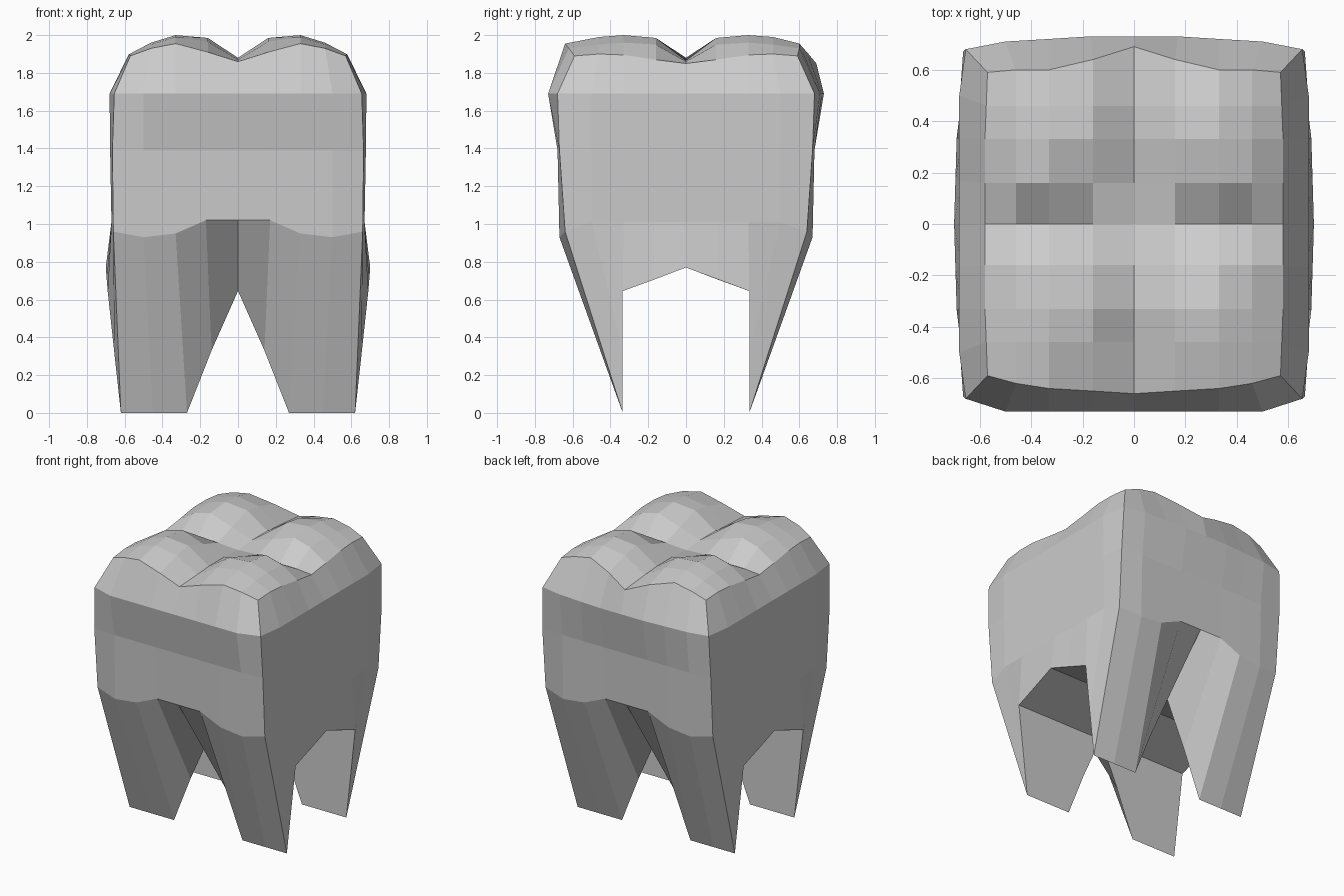
import bpy, bmesh

if "Cube" in bpy.data.objects:
    bpy.data.objects.remove(bpy.data.objects["Cube"])

# Quarter of the outline, walking from front centre round the corner to side centre.
# Each ring holds nine (x, depth, z) points; depth is |y|.
def ring(front, corner, side):
    return front + [corner] + side

top_front = [(0, .66, 1.86), (.16, .65, 1.91), (.33, .64, 1.955), (.46, .62, 1.93)]
top_back = [(0, .69, 1.85), (.16, .64, 1.91), (.33, .60, 1.955), (.46, .60, 1.93)]
top_side = [(.575, .46, 1.9), (.58, .33, 1.895), (.58, .16, 1.87), (.58, 0, 1.85)]
top_corner = (.57, .59, 1.89)

def walls(back):
    xs, ys = (0, .17, .33, .5), (.5, .33, .17, 0)
    bulge = (.73, .73, .72, .71) if back else (.73,) * 4
    rim = ring(top_back if back else top_front, top_corner, top_side)
    belly = ring([(x, b, 1.69) for x, b in zip(xs, bulge)],
                 (.655, .68, 1.69), [(.68, y, 1.69) for y in ys])
    waist = ring([(x, .68, 1.39) for x in xs],
                 (.665, .67, 1.39), [(.677, y, 1.39) for y in ys])
    neck = ring([(x, .67, z) for x, z in zip(xs, (1.02, 1.02, .95, .93))],
                (.66, .64, .96), [(.67, y, 1.01) for y in ys])
    foot = ring([(0, .335, .645), (.14, .335, .33), (.27, .335, 0), (.45, .335, 0)],
                (.62, .335, 0),
                [(.655, .335, .32), (.69, .335, .645), (.695, .17, .705), (.70, 0, .77)])
    return [rim, belly, waist, neck, foot]

# Inner chewing-surface heights for one cusp: rows step in depth, columns in x
STEPS = (0, .16, .33, .46)
HEIGHTS = [(1.87, 1.88, 1.865, 1.86),
           (1.88, 1.93, 1.985, 1.95),
           (1.88, 1.985, 2.0, 1.96),
           (1.87, 1.965, 1.99, 1.95)]

bm = bmesh.new()

def quarter(sx, sy):
    def add(points):
        return [bm.verts.new((sx * x, sy * d, z)) for x, d, z in points]

    rings = [add(r) for r in walls(sy > 0)]
    # Outer walls and the tapering root
    for a, b in zip(rings, rings[1:]):
        for i in range(8):
            bm.faces.new((a[i], a[i + 1], b[i + 1], b[i]))
    # Cusp grid joined to the rim
    rim, foot = rings[0], rings[-1]
    grid = []
    for j, d in enumerate(STEPS):
        row = add([(x, d, HEIGHTS[j][i]) for i, x in enumerate(STEPS)])
        grid.append(row + [rim[8 - j]])
    grid.append(rim[:5])
    for a, b in zip(grid, grid[1:]):
        for i in range(4):
            bm.faces.new((a[i], a[i + 1], b[i + 1], b[i]))
    # Upright inner face of the root
    bm.faces.new(foot[:7])
    # Sloped ceiling between the roots
    peak = add([(0, 0, .77)])[0]
    bm.faces.new((foot[0], foot[6], foot[7], foot[8], peak))

for sx in (-1, 1):
    for sy in (-1, 1):
        quarter(sx, sy)

bmesh.ops.remove_doubles(bm, verts=bm.verts, dist=.0005)
bmesh.ops.recalc_face_normals(bm, faces=bm.faces)

mesh = bpy.data.meshes.new("molar_tooth")
bm.to_mesh(mesh)
bm.free()
tooth = bpy.data.objects.new("molar_tooth", mesh)
bpy.context.collection.objects.link(tooth)
